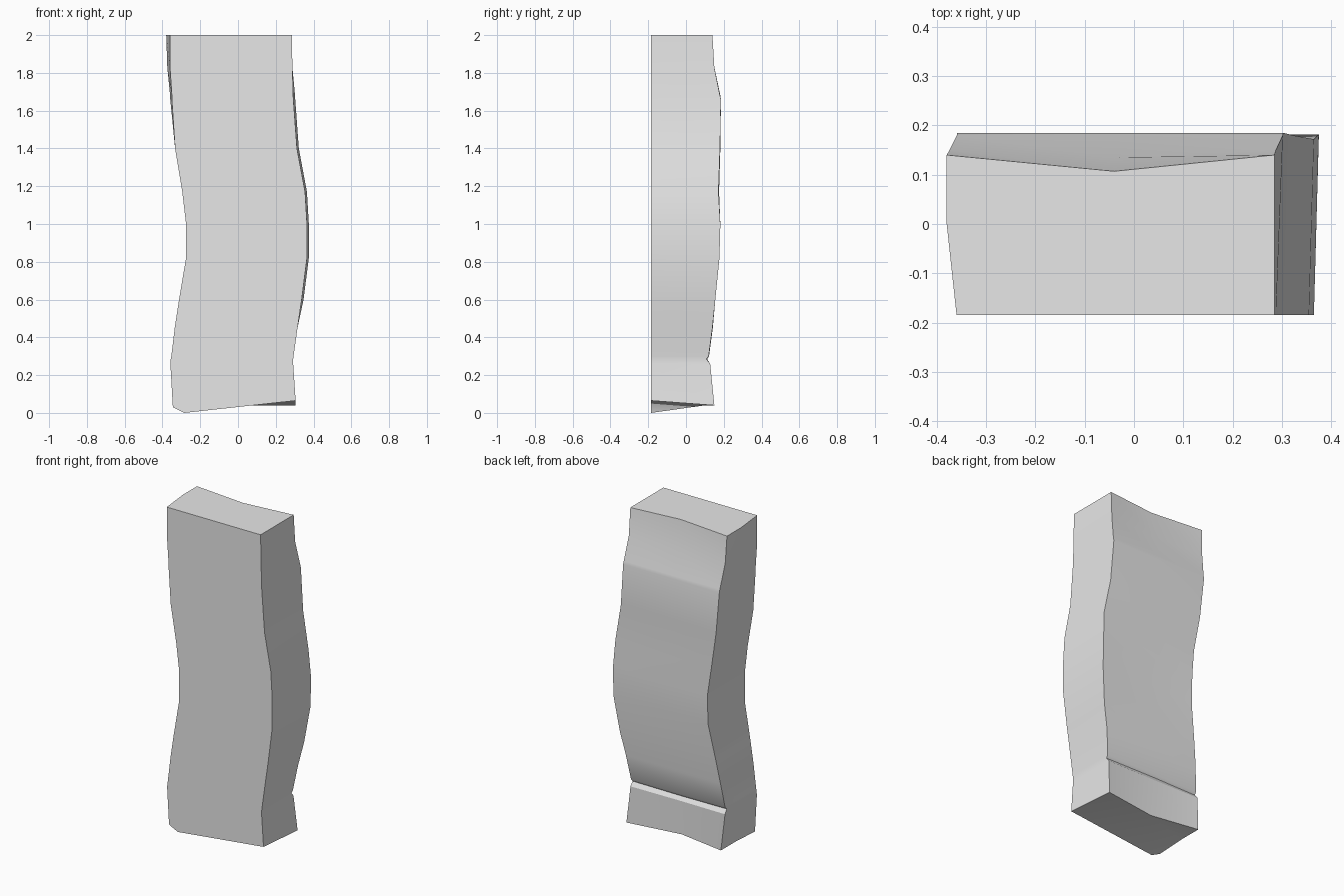
import bpy, bmesh
from math import radians

cube = bpy.data.objects.get("Cube")
if cube:
    bpy.data.objects.remove(cube, do_unlink=True)

FRONT = -0.185

# Sections from top to bottom:
# height, left-hand x, right-hand x, back depth at the corners, back depth mid-width
sections = [
    (2.00, -.36, .285, .14, .107),
    (1.83, -.36, .288, .15, .135),
    (1.68, -.35, .292, .18, .182),
    (1.66, -.35, .293, .185, .185),
    (1.40, -.333, .312, .18, .182),
    (1.17, -.295, .355, .172, .175),
    (1.00, -.275, .365, .182, .176),
    (.82, -.275, .365, .177, .168),
    (.60, -.312, .337, .155, .155),
    (.45, -.335, .315, .14, .142),
    (.30, -.353, .294, .12, .122),
    (.285, -.356, .292, .108, .112),
    (.26, -.358, .292, .128, .125),
    (.04, -.345, .305, .15, .10),
]


def ring(bm, z, left, right, back, middle):
    """One cross-section, anticlockwise from the front left-hand corner."""
    flare = .02 * max(0, z - 1.4) / .6          # back corner spreads near the top
    swell = .01 if .5 < z < 1.75 else 0         # far edge swells along the body
    outline = [
        (left, FRONT), (left + .06, FRONT), (right, FRONT),
        (right + swell, back), (-.04, middle),
        (left - flare, back), (left - flare, 0),
    ]
    return [bm.verts.new((x, y, z)) for x, y in outline]


# Stone slab lofted through the sections
bm = bmesh.new()
rings = [ring(bm, *s) for s in sections]
for upper, lower in zip(rings, rings[1:]):
    for i in range(len(upper)):
        j = (i + 1) % len(upper)
        bm.faces.new((upper[i], lower[i], lower[j], upper[j]))

# Slanting foot: lowest at the front, by the left-hand corner
foot = rings[-1]
for vert, z in zip(foot, (.03, 0, .065)):
    vert.co.z = z
bm.faces.new(rings[0])
bm.faces.new(reversed(foot))
bmesh.ops.triangulate(bm, faces=[f for f in bm.faces if len(f.verts) > 4])
bmesh.ops.recalc_face_normals(bm, faces=bm.faces)

mesh = bpy.data.meshes.new("stone_slab")
bm.to_mesh(mesh)
bm.free()
slab = bpy.data.objects.new("stone_slab", mesh)
bpy.context.collection.objects.link(slab)

# Plain grey stone
grey = bpy.data.materials.new("grey_stone")
grey.use_nodes = True
colour = (.8, .8, .8, 1)
grey.diffuse_color = colour
grey.node_tree.nodes["Principled BSDF"].inputs["Base Color"].default_value = colour
mesh.materials.append(grey)

bpy.ops.object.select_all(action="DESELECT")
slab.select_set(True)
bpy.context.view_layer.objects.active = slab
bpy.ops.object.shade_smooth_by_angle(angle=radians(30))
